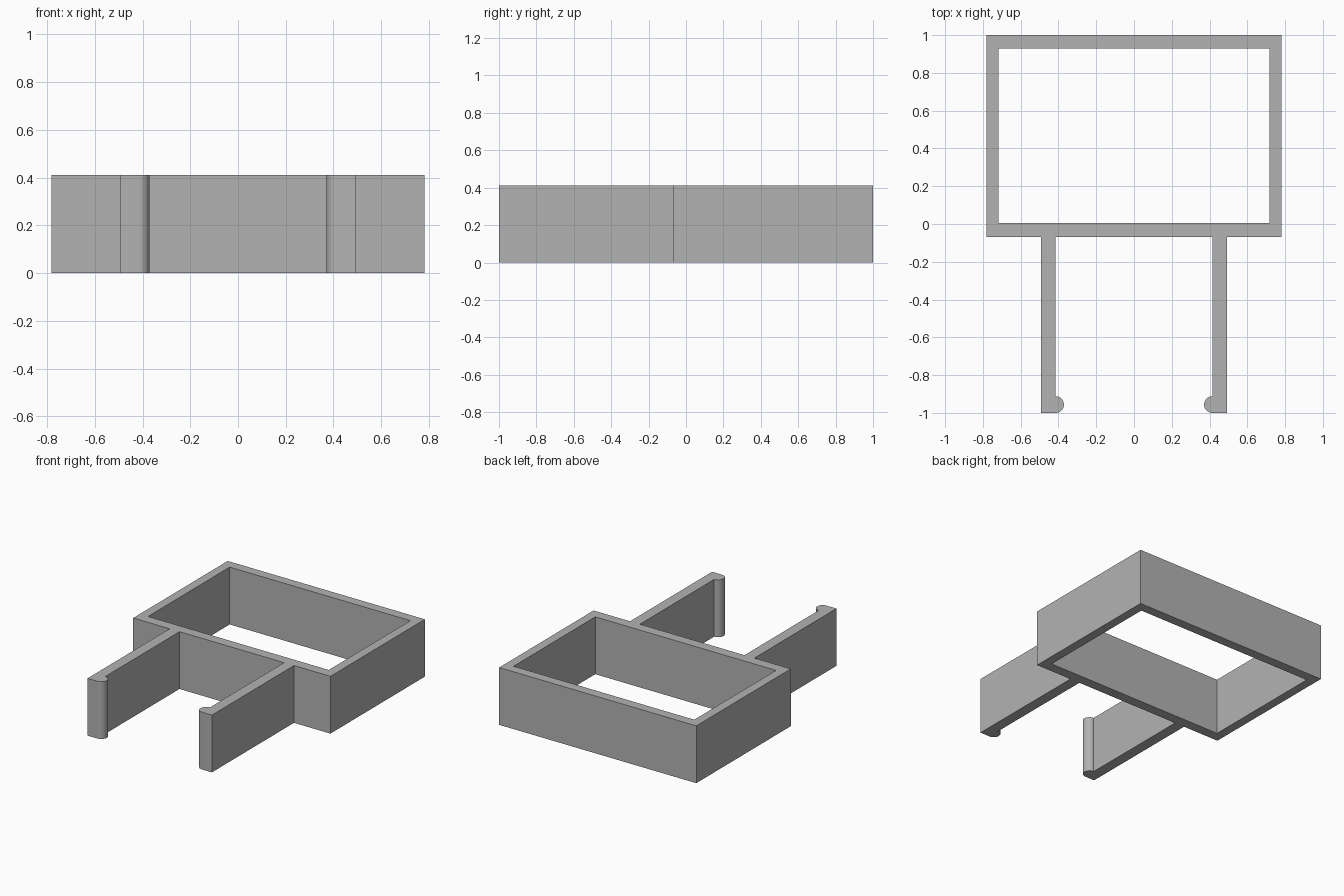
import bpy
import bmesh
from math import sin, cos, pi

HEIGHT = 0.411
FRAME_X, FRAME_BACK, FRAME_FRONT = 0.782, 1.0, -0.07
WALL_X, WALL_Y = 0.065, 0.07
ARM_OUT, ARM_IN, ARM_END = 0.493, 0.415, -1.0
NUB_R, NUB_STEPS = 0.044, 16

cube = bpy.data.objects.get("Cube")
if cube:
    bpy.data.objects.remove(cube)

grey = bpy.data.materials.new("plain_grey")
grey.use_nodes = True
colour = (0.45, 0.45, 0.45, 1)
grey.diffuse_color = colour
grey.node_tree.nodes["Principled BSDF"].inputs["Base Color"].default_value = colour

# Right half of the outline: frame side, arm and rounded clip nub
half = [(FRAME_X, FRAME_BACK), (FRAME_X, FRAME_FRONT),
        (ARM_OUT, FRAME_FRONT), (ARM_OUT, ARM_END)]
for i in range(NUB_STEPS + 1):
    a = pi * i / NUB_STEPS
    half.append((ARM_IN - NUB_R * sin(a), ARM_END + NUB_R * (1 - cos(a))))
half.append((ARM_IN, FRAME_FRONT))
outline = half + [(-x, y) for x, y in reversed(half)]

# Rectangular opening inside the frame
hx = FRAME_X - WALL_X
hole = [(sx * hx, y) for y, signs in ((FRAME_BACK - WALL_Y, (-1, 1)),
                                      (FRAME_FRONT + WALL_Y + 0.004, (1, -1)))
        for sx in signs]

# Filled flat profile, extruded to full height
curve = bpy.data.curves.new("clip_profile", "CURVE")
curve.dimensions = "2D"
curve.fill_mode = "BOTH"
curve.extrude = HEIGHT / 2
for points in (outline, hole):
    spline = curve.splines.new("POLY")
    spline.points.add(len(points) - 1)
    for p, (x, y) in zip(spline.points, points):
        p.co = (x, y, 0, 1)
    spline.use_cyclic_u = True

helper = bpy.data.objects.new("profile_helper", curve)
bpy.context.collection.objects.link(helper)
bpy.context.view_layer.update()
mesh = bpy.data.meshes.new_from_object(helper)
bpy.data.objects.remove(helper)

# Weld the caps to the walls and stand the part on the ground
bm = bmesh.new()
bm.from_mesh(mesh)
bmesh.ops.remove_doubles(bm, verts=bm.verts, dist=0.0005)
bmesh.ops.translate(bm, verts=bm.verts, vec=(0, 0, HEIGHT / 2))
bmesh.ops.recalc_face_normals(bm, faces=bm.faces)
bmesh.ops.dissolve_limit(bm, angle_limit=0.01, verts=bm.verts, edges=bm.edges)
bm.to_mesh(mesh)
bm.free()

mesh.materials.clear()
mesh.materials.append(grey)
clip = bpy.data.objects.new("frame_with_clip_arms", mesh)
bpy.context.collection.objects.link(clip)
bpy.context.view_layer.objects.active = clip
clip.select_set(True)
bpy.ops.object.shade_smooth_by_angle()
